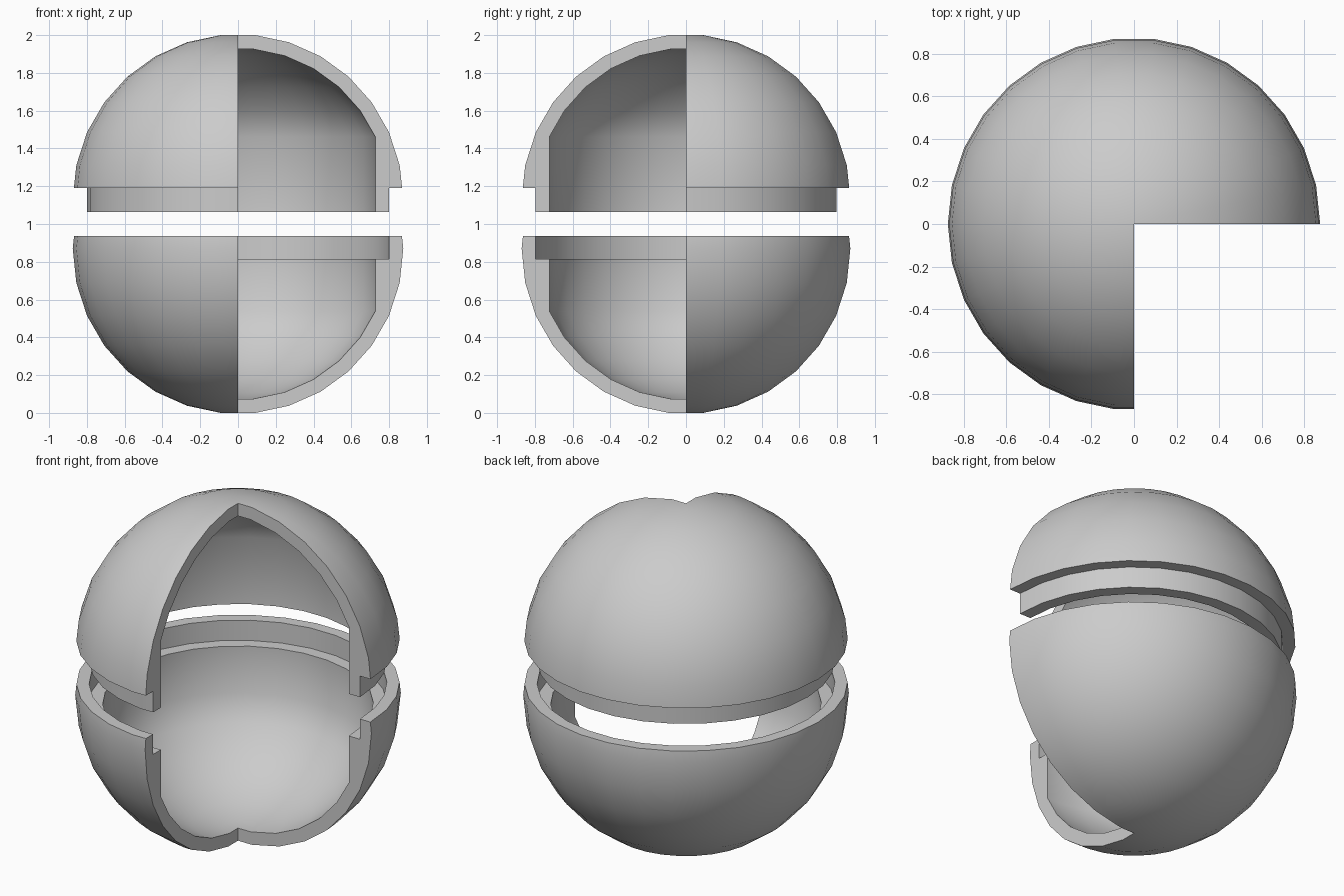
import bpy
import bmesh
import math

cube = bpy.data.objects.get("Cube")
if cube:
    bpy.data.objects.remove(cube, do_unlink=True)

SIDES = 30
STEP = 360 / SIDES
OUTER, INNER = 0.875, 0.80          # radii of the two sphere surfaces
LIP, BORE = 0.80, 0.727             # radii of the joint and the inner wall
POLE = math.cos(math.radians(STEP / 2))

grey = bpy.data.materials.new("light_grey")
grey.use_nodes = True
colour = (0.6, 0.6, 0.6, 1)
grey.diffuse_color = colour
grey.node_tree.nodes["Principled BSDF"].inputs["Base Color"].default_value = colour


def arc(radius, rings):
    """Sphere rings as (radius, height), from the flat pole outwards."""
    points = [(0, radius * POLE)]
    for i in range(rings):
        a = math.radians(STEP * (i + 0.5))
        points.append((radius * math.sin(a), radius * math.cos(a)))
    return points


def revolve_cutaway(name, profile, centre, up):
    """Turn a closed section through three quarters and cap both cut faces."""
    bm = bmesh.new()
    spokes = [(i * STEP, 1) for i in range(int(270 / STEP) + 1)]
    spokes.append((270, POLE))      # the last cut falls midway along a side
    axis = {}
    rows = []
    for angle, scale in spokes:
        a = math.radians(angle)
        row = []
        for i, (r, h) in enumerate(profile):
            z = centre + up * h
            if r == 0:
                if i not in axis:
                    axis[i] = bm.verts.new((0, 0, z))
                row.append(axis[i])
            else:
                row.append(bm.verts.new((r * scale * math.cos(a), r * scale * math.sin(a), z)))
        rows.append(row)
    for one, two in zip(rows, rows[1:]):
        for i in range(len(profile) - 1):
            corners = [one[i], one[i + 1], two[i + 1], two[i]]
            bm.faces.new(list(dict.fromkeys(corners)))
    bm.faces.new(rows[0][::-1])
    bm.faces.new(rows[-1])
    bmesh.ops.recalc_face_normals(bm, faces=bm.faces)
    mesh = bpy.data.meshes.new(name)
    bm.to_mesh(mesh)
    bm.free()
    mesh.materials.append(grey)
    obj = bpy.data.objects.new(name, mesh)
    bpy.context.collection.objects.link(obj)
    bpy.ops.object.select_all(action='DESELECT')
    obj.select_set(True)
    bpy.context.view_layer.objects.active = obj
    bpy.ops.object.shade_smooth_by_angle(angle=math.radians(35))


# Inside surface shared by both halves: straight wall, then the domed end
inside = [(BORE, 0.332)] + arc(INNER, 5)[::-1]

# Upper half with a stepped-in lip that plugs into the lower half
upper = arc(OUTER, 7) + [(0.869, 0.06), (LIP, 0.06), (LIP, -0.065), (BORE, -0.065)] + inside
revolve_cutaway("upper_shell", upper, 2 - OUTER * POLE, 1)

# Lower half with the matching recess inside its rim
lower = arc(OUTER, 8) + [(0.868, -0.065), (LIP, -0.065), (LIP, 0.055), (BORE, 0.055)] + inside
revolve_cutaway("lower_shell", lower, OUTER * POLE, -1)
